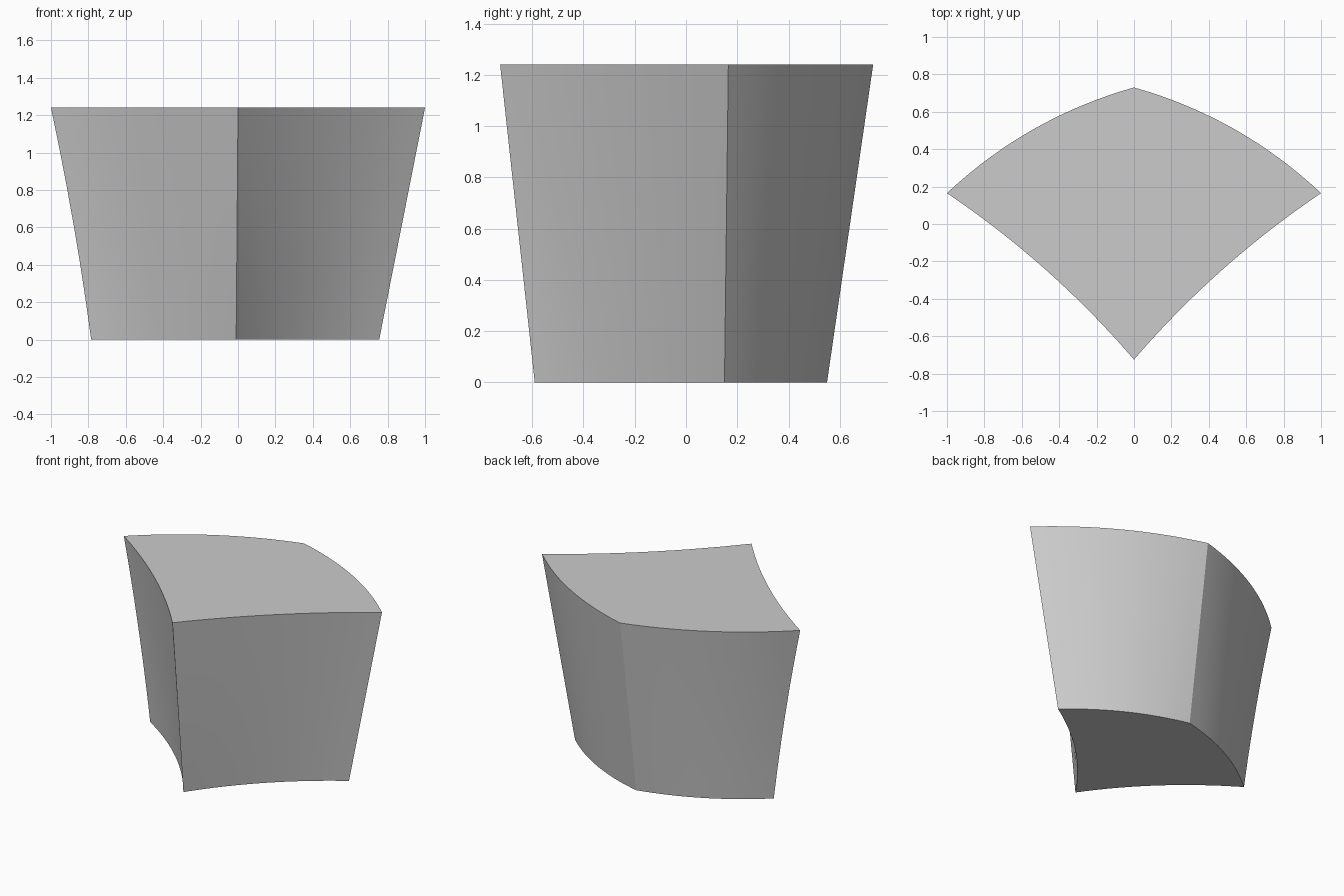
import bpy
import bmesh
import math
from mathutils import Vector

cube = bpy.data.objects.get("Cube")
if cube:
    bpy.data.objects.remove(cube, do_unlink=True)

HEIGHT = 1.24
STEPS = 16   # segments along each curved side
ROWS = 6     # segments up the walls

# Corners in order: front, left, back, right
TOP = [Vector(p) for p in ((0, -0.725), (1, 0.165), (0, 0.73), (-1, 0.165))]
BASE = [Vector(p) for p in ((-0.01, -0.59), (0.755, 0.15), (0, 0.55), (-0.785, 0.15))]
# Outward bulge of each side; the front pair curves inward
TOP_BULGE = (-0.045, 0.07, 0.07, -0.045)
BASE_BULGE = (-0.055, 0.055, 0.055, -0.055)


def outline(t):
    """Curved four-sided outline at height fraction t."""
    corners = [b.lerp(c, t) for b, c in zip(BASE, TOP)]
    corners[3].x += 0.05 * t * (1 - t)   # slightly hollow right edge
    points = []
    for i in range(4):
        a, b = corners[i], corners[(i + 1) % 4]
        d = (b - a).normalized()
        out = Vector((d.y, -d.x))
        bulge = BASE_BULGE[i] + (TOP_BULGE[i] - BASE_BULGE[i]) * t
        for k in range(STEPS):
            s = k / STEPS
            p = a.lerp(b, s) + out * bulge * 4 * s * (1 - s)
            points.append((p.x, p.y, HEIGHT * t))
    return points


# Block: stacked outlines joined into walls, then capped
bm = bmesh.new()
rings = [[bm.verts.new(p) for p in outline(r / ROWS)] for r in range(ROWS + 1)]
count = 4 * STEPS
for low, high in zip(rings, rings[1:]):
    for i in range(count):
        j = (i + 1) % count
        bm.faces.new((low[i], low[j], high[j], high[i]))
bm.faces.new(rings[-1])
bm.faces.new(rings[0][::-1])
bmesh.ops.recalc_face_normals(bm, faces=bm.faces)

mesh = bpy.data.meshes.new("tapered_block")
bm.to_mesh(mesh)
bm.free()
block = bpy.data.objects.new("tapered_block", mesh)
bpy.context.collection.objects.link(block)

# Plain grey stone colour
grey = bpy.data.materials.new("light_grey")
grey.use_nodes = True
colour = (0.6, 0.6, 0.6, 1)
grey.diffuse_color = colour
grey.node_tree.nodes["Principled BSDF"].inputs["Base Color"].default_value = colour
mesh.materials.append(grey)

# Smooth walls with crisp corners
bpy.ops.object.select_all(action="DESELECT")
block.select_set(True)
bpy.context.view_layer.objects.active = block
bpy.ops.object.shade_smooth_by_angle(angle=math.radians(25))
